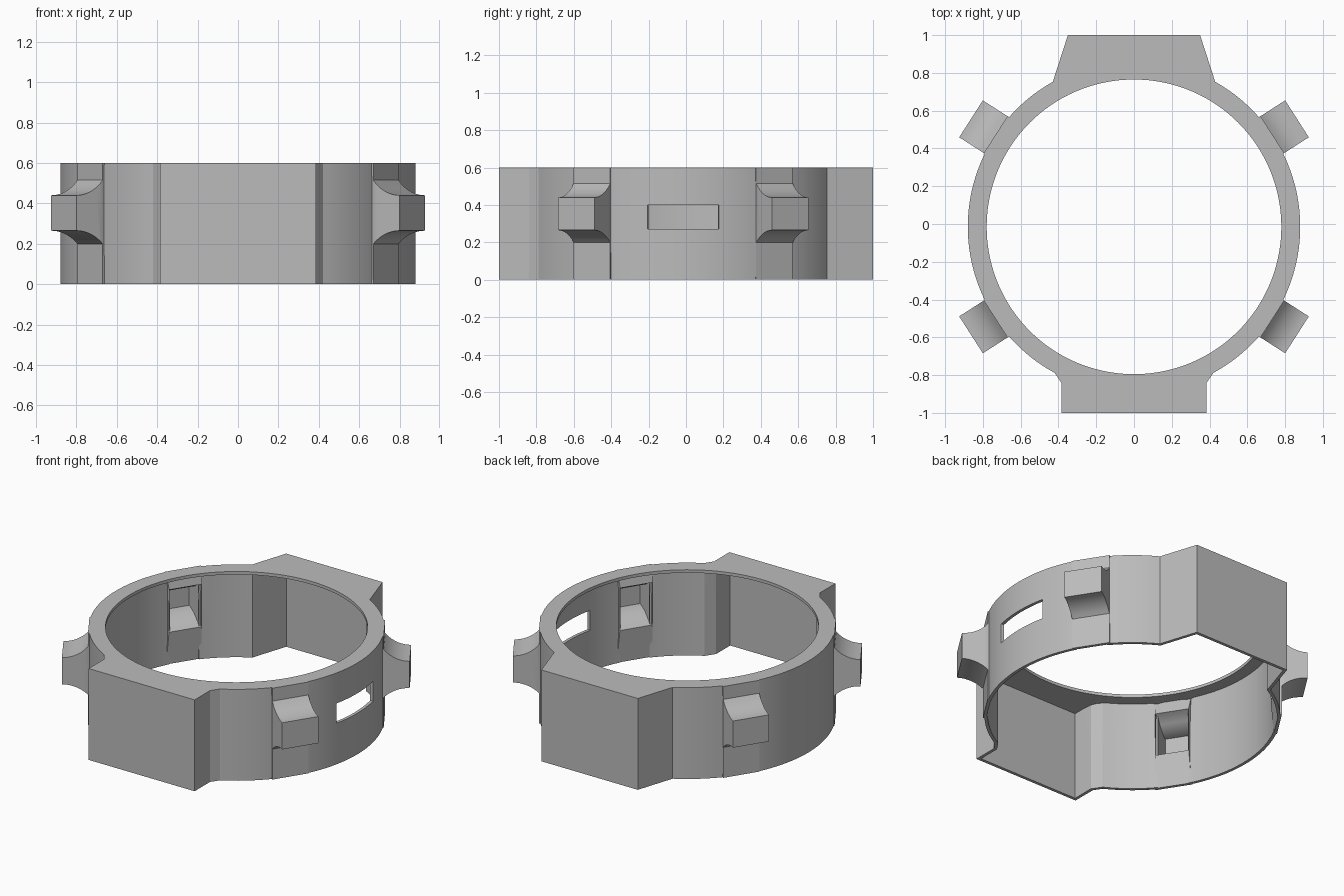
import bpy, bmesh, math
from mathutils import Vector

cube = bpy.data.objects.get("Cube")
if cube:
    bpy.data.objects.remove(cube, do_unlink=True)

R_OUT, R_HOLE, HEIGHT, WALL = 0.88, 0.78, 0.6, 0.02
CENTRE_Y = -0.015
LUG_ANGLE = math.radians(32.7)
LUG_T = (-0.101, 0.131)          # tangential extent of each lug
LUG_Z = (0.2, 0.265, 0.44, 0.515)  # root and tip heights
LUG_TIP = 1.035
SLOT_ANGLE, SLOT_Z = math.radians(12.5), (0.27, 0.4)

grey = bpy.data.materials.new("plain grey")
grey.use_nodes = True
grey.diffuse_color = (0.5, 0.5, 0.5, 1)
grey.node_tree.nodes["Principled BSDF"].inputs["Base Color"].default_value = (0.5, 0.5, 0.5, 1)


def make_shell(name, bm):
    """Turn an open surface into a thin shell, thickened inwards."""
    mesh = bpy.data.meshes.new(name)
    bm.normal_update()
    bm.to_mesh(mesh)
    bm.free()
    mesh.materials.append(grey)
    obj = bpy.data.objects.new(name, mesh)
    bpy.context.collection.objects.link(obj)
    obj.location.y = CENTRE_Y
    mod = obj.modifiers.new("thickness", "SOLIDIFY")
    mod.thickness = WALL
    mod.offset = -1
    mod.use_even_offset = True
    bpy.ops.object.select_all(action="DESELECT")
    obj.select_set(True)
    bpy.context.view_layer.objects.active = obj
    bpy.ops.object.modifier_apply(modifier=mod.name)
    bpy.ops.object.shade_smooth_by_angle(angle=math.radians(20))
    return obj


# Outline of the +x half, front to back; each point tags the segment after it
outline = []


def add_line(a, b, steps):
    for i in range(steps):
        outline.append((Vector(a).lerp(Vector(b), i / steps), "wall"))


def add_arc(a, b, tag):
    steps = max(1, round((b - a) / math.radians(2.5)))
    for i in range(steps):
        t = a + (b - a) * i / steps
        outline.append((Vector((R_OUT * math.cos(t), R_OUT * math.sin(t))), tag))


def on_circle(x, sign):
    return (x, sign * math.sqrt(R_OUT ** 2 - x ** 2))


front_neck, back_neck = on_circle(0.42, -1), on_circle(0.43, 1)
front_corner, back_corner = (0.385, -0.985), (0.35, 1.015)
lug_a = LUG_ANGLE + math.atan((LUG_T[0] + WALL) / R_OUT)
lug_b = LUG_ANGLE + math.atan((LUG_T[1] - WALL) / R_OUT)

add_line((0, front_corner[1]), front_corner, 10)
add_line(front_corner, (0.385, -0.825), 3)
add_line((0.385, -0.825), front_neck, 2)
stops = [math.atan2(front_neck[1], front_neck[0]), -lug_b, -lug_a, -SLOT_ANGLE,
         SLOT_ANGLE, lug_a, lug_b, math.atan2(back_neck[1], back_neck[0])]
tags = ["wall", "lug", "wall", "slot", "wall", "lug", "wall"]
for a, b, tag in zip(stops, stops[1:], tags):
    add_arc(a, b, tag)
add_line(back_neck, back_corner, 4)
add_line(back_corner, (0, back_corner[1]), 10)
outline.append((Vector((0, back_corner[1])), "wall"))

# Mirror to the other half; only the +x side has the slot
points = [p for p, _ in outline]
seg_tags = [tag for _, tag in outline[:-1]]
points += [Vector((-p.x, p.y)) for p in reversed(points[1:-1])]
seg_tags += ["wall" if t == "slot" else t for t in reversed(seg_tags)]

# Housing: outer wall with openings, and a flat top with a round hole
bm = bmesh.new()
levels = [0, *SLOT_Z, HEIGHT]
rows = [[bm.verts.new((p.x, p.y, z)) for p in points] for z in levels]
hole = [bm.verts.new((*(p.normalized() * R_HOLE), HEIGHT)) for p in points]
n = len(points)
for i in range(n):
    j = (i + 1) % n
    bm.faces.new((rows[-1][i], rows[-1][j], hole[j], hole[i]))
    for k in range(len(levels) - 1):
        if seg_tags[i] == "lug" or (seg_tags[i] == "slot" and k == 1):
            continue
        bm.faces.new((rows[k][i], rows[k][j], rows[k + 1][j], rows[k + 1][i]))
loose = [v for v in bm.verts if not v.link_faces]
bmesh.ops.delete(bm, geom=loose, context="VERTS")
make_shell("ring_housing", bm)


# Lugs: flat upright panels with a hollow, flared block pushed outwards
def flare(root_z, tip_z, steps=8):
    """Concave arc from the panel to the tip, level at the tip."""
    run, rise = LUG_TIP - R_OUT, abs(root_z - tip_z)
    radius = (run ** 2 + rise ** 2) / (2 * rise)
    sign = 1 if root_z > tip_z else -1
    arc = []
    for i in range(steps + 1):
        back = run * (1 - i / steps)
        arc.append((LUG_TIP - back,
                    tip_z + sign * (radius - math.sqrt(radius ** 2 - back ** 2))))
    return arc


def make_lug(name, sx, sy):
    bump = flare(LUG_Z[0], LUG_Z[1]) + flare(LUG_Z[3], LUG_Z[2])[::-1]
    profile = [(R_OUT, 0)] + bump + [(R_OUT, HEIGHT)]
    bm = bmesh.new()
    c, s = math.cos(LUG_ANGLE), math.sin(LUG_ANGLE)
    near, far = [[bm.verts.new((sx * (d * c - t * s), sy * (d * s + t * c), z))
                  for d, z in profile] for t in LUG_T]
    for i in range(len(profile) - 1):
        bm.faces.new((near[i], far[i], far[i + 1], near[i + 1]))
    bm.faces.new(near[1:-1])
    bm.faces.new(far[-2:0:-1])
    if sx * sy < 0:
        bmesh.ops.reverse_faces(bm, faces=bm.faces[:])
    make_shell(name, bm)


for sx, side in ((1, "left"), (-1, "right")):
    for sy, end in ((1, "back"), (-1, "front")):
        make_lug(f"{end}_{side}_lug", sx, sy)
